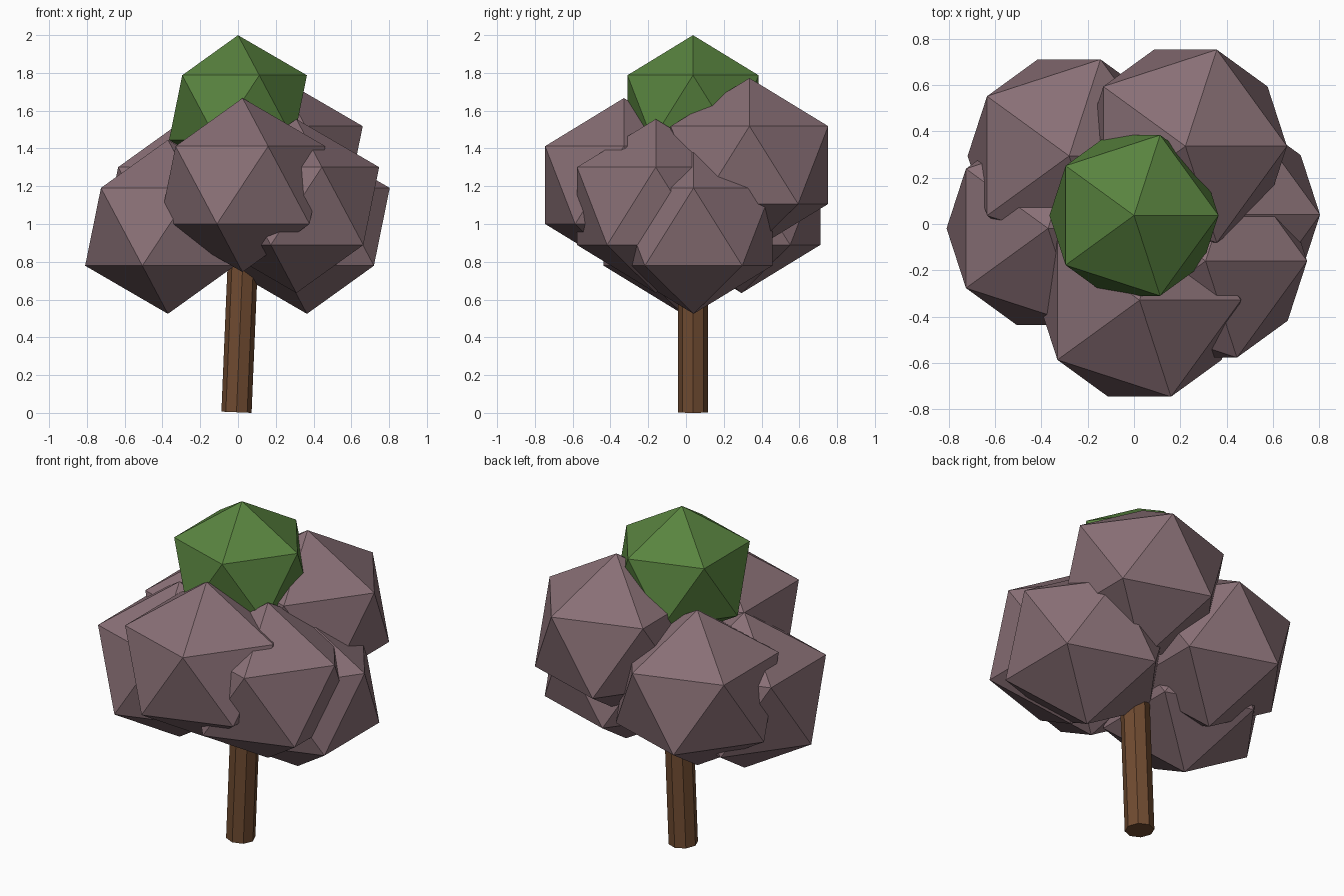
import bpy
import math

if "Cube" in bpy.data.objects:
    bpy.data.objects.remove(bpy.data.objects["Cube"])


def material(name, rgb):
    m = bpy.data.materials.new(name)
    m.diffuse_color = (*rgb, 1)
    m.use_nodes = True
    m.node_tree.nodes["Principled BSDF"].inputs["Base Color"].default_value = m.diffuse_color
    return m


MAUVE = material("mauve_leaves", (0.25, 0.16, 0.18))
GREEN = material("green_leaves", (0.10, 0.23, 0.05))
BROWN = material("bark", (0.16, 0.07, 0.03))


# Faceted leaf clump, slightly squashed
def clump(name, location, radius, mat):
    bpy.ops.mesh.primitive_ico_sphere_add(subdivisions=1, radius=radius, location=location)
    ob = bpy.context.object
    ob.name = name
    ob.scale.z = 0.94
    ob.data.materials.append(mat)


# Trunk, leaning a little to the right
tilt = math.radians(2.4)
r, h = 0.08, 1.35
bpy.ops.mesh.primitive_cylinder_add(
    vertices=8, radius=r, depth=h, rotation=(0, tilt, 0),
    location=(-0.008 + math.sin(tilt) * h / 2, 0.037,
              math.cos(tilt) * h / 2 + r * math.sin(tilt)))
trunk = bpy.context.object
trunk.name = "trunk"
trunk.data.materials.append(BROWN)

# Ring of six lower clumps
for name, loc in {
    "front": (0.024, -0.329, 1.206),
    "back_right": (0.222, 0.336, 1.312),
    "back_left": (-0.280, 0.294, 1.095),
    "front_right": (0.309, -0.160, 1.095),
    "right": (0.365, 0.040, 0.985),
    "left": (-0.371, -0.019, 0.985),
}.items():
    clump("leaf_clump_" + name, loc, 0.49, MAUVE)

# Green crown on top
clump("crown", (0, 0.037, 1.616), 0.408, GREEN)
